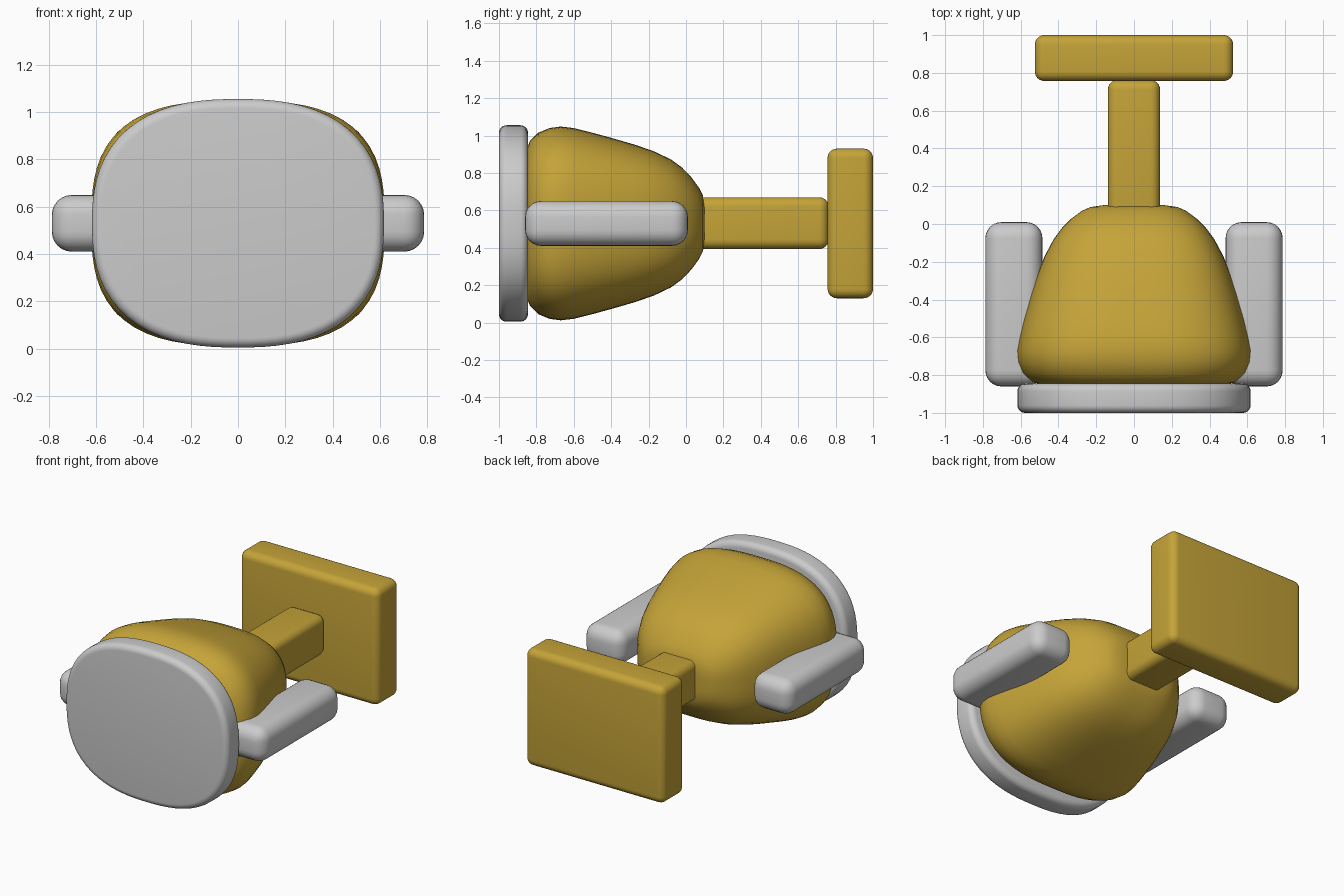
import bpy, bmesh, math

if "Cube" in bpy.data.objects:
    bpy.data.objects.remove(bpy.data.objects["Cube"])

MID_Z = 0.53
gold = bpy.data.materials.new("gold")
gold.diffuse_color = (0.56, 0.37, 0.04, 1)
gold.use_nodes = True
gold.node_tree.nodes["Principled BSDF"].inputs["Base Color"].default_value = gold.diffuse_color


def finish(name, bm, mat, angle=60):
    bmesh.ops.recalc_face_normals(bm, faces=bm.faces)
    me = bpy.data.meshes.new(name)
    bm.to_mesh(me)
    bm.free()
    ob = bpy.data.objects.new(name, me)
    bpy.context.collection.objects.link(ob)
    if mat:
        me.materials.append(mat)
    bpy.ops.object.select_all(action='DESELECT')
    ob.select_set(True)
    bpy.context.view_layer.objects.active = ob
    bpy.ops.object.shade_smooth_by_angle(angle=math.radians(angle))
    return ob


def loft(name, stations, power, mat=None, n=72):
    """Superellipse rings (y, half width, half height) joined along y."""
    bm = bmesh.new()
    rings = []
    for y, w, h in stations:
        ring = []
        for i in range(n):
            t = 2 * math.pi * i / n
            c, s = math.cos(t), math.sin(t)
            r = (abs(c) ** power + abs(s) ** power) ** (-1 / power)
            ring.append(bm.verts.new((w * r * c, y, MID_Z + h * r * s)))
        rings.append(ring)
    for a, b in zip(rings, rings[1:]):
        for i in range(n):
            j = (i + 1) % n
            bm.faces.new((a[i], a[j], b[j], b[i]))
    bm.faces.new(rings[0])
    bm.faces.new(rings[-1])
    return finish(name, bm, mat)


def rounded_box(name, lo, hi, radius, mat=None):
    bm = bmesh.new()
    bmesh.ops.create_cube(bm, size=1)
    for v in bm.verts:
        v.co = [(a + b) / 2 + c * (b - a) for a, b, c in zip(lo, hi, v.co)]
    bmesh.ops.bevel(bm, geom=bm.edges[:], offset=radius, segments=6,
                    profile=0.5, affect='EDGES')
    return finish(name, bm, mat)


# tapered body
loft("body", [
    (-0.85, 0.49, 0.40), (-0.835, 0.54, 0.44), (-0.79, 0.59, 0.485),
    (-0.73, 0.615, 0.51), (-0.67, 0.62, 0.518), (-0.60, 0.607, 0.51),
    (-0.50, 0.583, 0.485), (-0.38, 0.548, 0.452), (-0.27, 0.512, 0.42),
    (-0.17, 0.473, 0.385), (-0.08, 0.425, 0.342), (-0.02, 0.38, 0.298),
    (0.03, 0.33, 0.245), (0.07, 0.275, 0.19), (0.09, 0.23, 0.15),
    (0.10, 0.16, 0.10)], 2.85, gold)

# front plate with rounded rim
R = 0.04
turn = [(R * (1 - math.cos(a)), R * (1 - math.sin(a)))
        for a in (i * math.pi / 12 for i in range(7))]
rim = [(-1 + dy, 0.617 - d, 0.525 - d) for dy, d in turn]
rim += [(-0.845 - dy, 0.617 - d, 0.525 - d) for dy, d in reversed(turn)]
loft("front_plate", rim, 2.5)

# side arms
for side, label in ((1, "right"), (-1, "left")):
    xs = sorted((side * 0.485, side * 0.787))
    rounded_box(label + "_arm", (xs[0], -0.86, 0.41), (xs[1], 0.01, 0.65), 0.085)

# tail stem and tail plate
rounded_box("tail_stem", (-0.138, -0.05, 0.393), (0.138, 0.762, 0.67), 0.05, gold)
rounded_box("tail_plate", (-0.525, 0.757, 0.13), (0.525, 1.0, 0.93), 0.05, gold)
